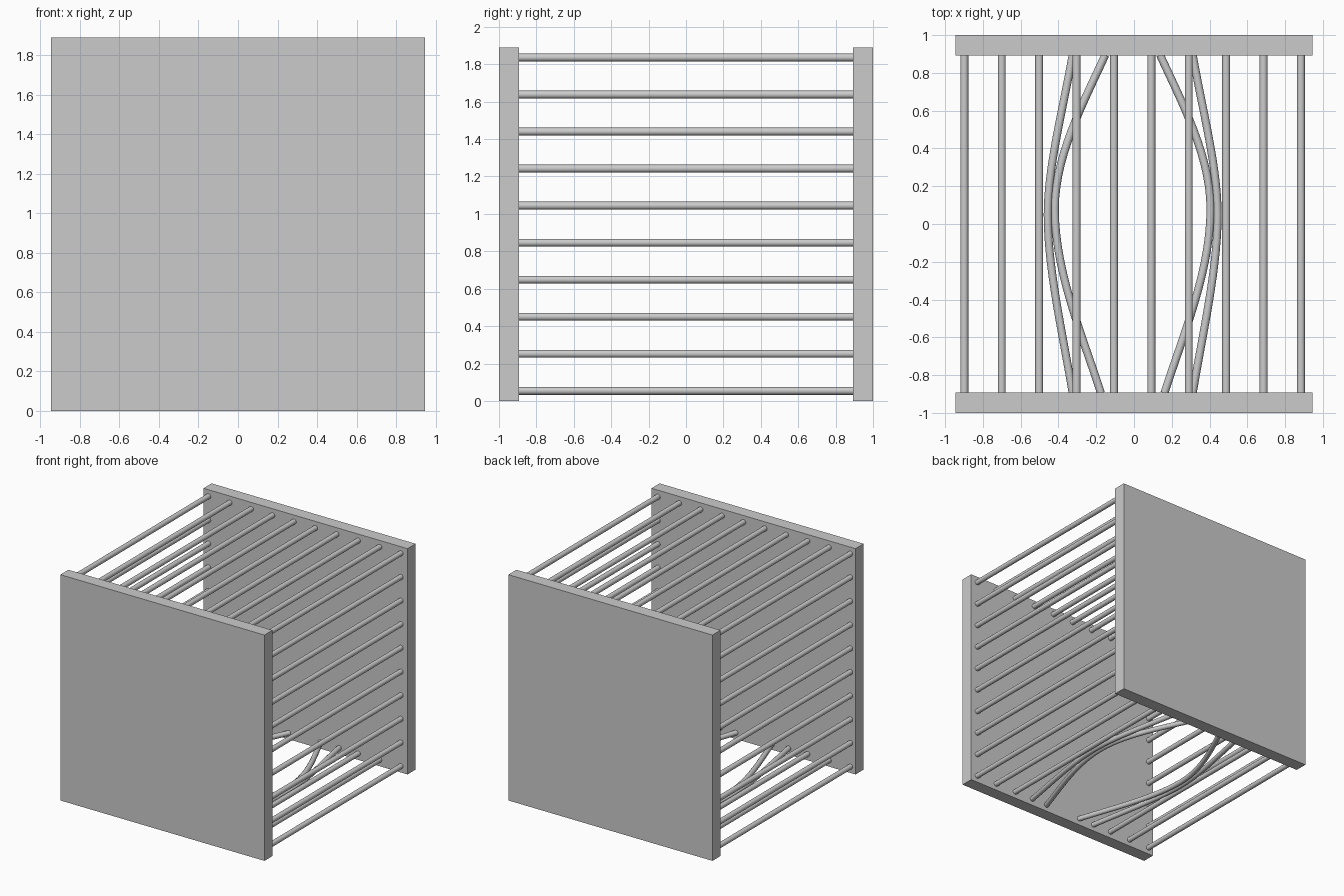
import bpy
import math
from mathutils import Vector

if "Cube" in bpy.data.objects:
    bpy.data.objects.remove(bpy.data.objects["Cube"])

R = 0.021          # bar radius
STEP = 0.198       # bar spacing
Z0 = 0.054         # lowest bar row
CX = -0.007        # bar grid centre
Y_IN = 0.893       # inner face of the plates
xs = [CX + (i - 4.5) * STEP for i in range(10)]
zs = [Z0 + i * STEP for i in range(10)]


def plate(name, y):
    bpy.ops.mesh.primitive_cube_add(size=1, location=(0, y, 0.945))
    ob = bpy.context.object
    ob.name = name
    ob.scale = (1.89, 1 - Y_IN, 1.89)


def bar(name, x, z):
    bpy.ops.mesh.primitive_cylinder_add(vertices=20, radius=R, depth=2 * Y_IN + 0.02,
                                        location=(x, 0, z), rotation=(math.pi / 2, 0, 0))
    ob = bpy.context.object
    ob.name = name
    bpy.ops.object.shade_smooth_by_angle()


def bent_bar(name, side, knots):
    # knots: (handle_in, point, handle_out) as (x, y) pairs
    cu = bpy.data.curves.new(name, 'CURVE')
    cu.dimensions = '3D'
    cu.bevel_depth = R
    cu.bevel_resolution = 4
    cu.resolution_u = 14
    cu.use_fill_caps = True
    sp = cu.splines.new('BEZIER')
    sp.bezier_points.add(len(knots) - 1)
    for p, triple in zip(sp.bezier_points, knots):
        p.handle_left_type = p.handle_right_type = 'FREE'
        p.handle_left, p.co, p.handle_right = [
            Vector((CX + side * x, y, Z0)) for x, y in triple]
    ob = bpy.data.objects.new(name, cu)
    bpy.context.collection.objects.link(ob)


# End plates
plate("front_plate", -(1 + Y_IN) / 2)
plate("back_plate", (1 + Y_IN) / 2)

# Roof bars, side bars and straight floor bars
for x in xs:
    bar("roof_bar", x, zs[-1])
for z in zs[:-1]:
    bar("left_side_bar", xs[0], z)
    bar("right_side_bar", xs[-1], z)
for i in (1, 2, 7, 8):
    bar("floor_bar", xs[i], Z0)

# Floor bars forced apart to leave an escape gap
outer = [((0.318, -0.95), (0.318, -0.895), (0.37, -0.58)),
         ((0.45, -0.24), (0.45, 0.05), (0.45, 0.30)),
         ((0.37, 0.60), (0.318, 0.895), (0.318, 0.95))]
inner = [((0.15, -0.95), (0.168, -0.895), (0.27, -0.58)),
         ((0.412, -0.25), (0.412, 0.08), (0.412, 0.36)),
         ((0.262, 0.64), (0.145, 0.895), (0.12, 0.95))]
for side, label in ((-1, "left"), (1, "right")):
    bent_bar(label + "_bent_outer_bar", side, outer)
    bent_bar(label + "_bent_inner_bar", side, inner)
